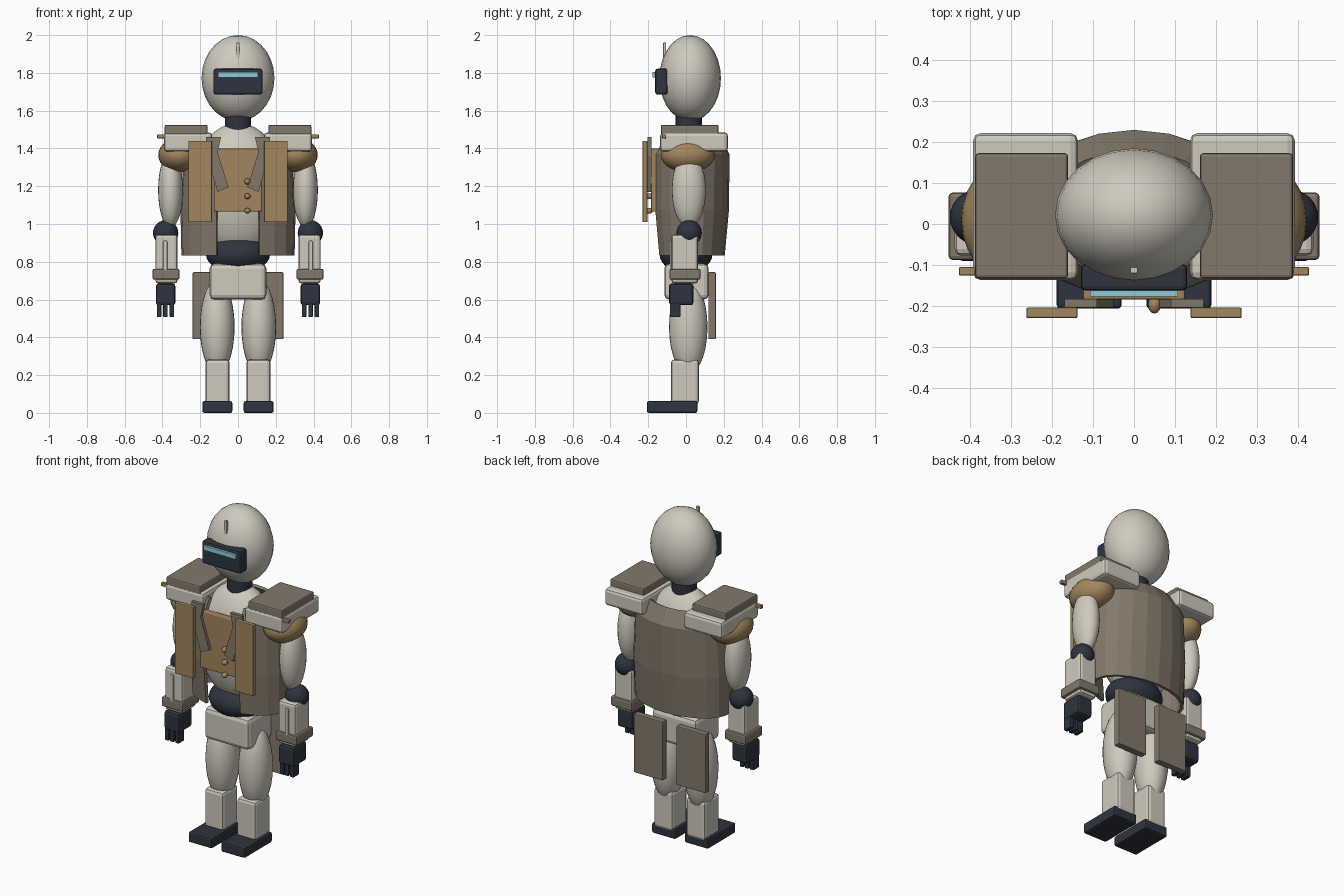
import bpy, bmesh, math

if "Cube" in bpy.data.objects:
    bpy.data.objects.remove(bpy.data.objects["Cube"])

COLORS = {
    "cream": (0.62, 0.59, 0.51, 1),
    "brown": (0.23, 0.19, 0.145, 1),
    "tan": (0.36, 0.24, 0.11, 1),
    "navy": (0.027, 0.034, 0.05, 1),
    "cyan": (0.26, 0.6, 0.68, 1),
}
MATS = {}
for n, c in COLORS.items():
    MATS[n] = bpy.data.materials.new(n)
    MATS[n].diffuse_color = c


def finish(name, bm, color, smooth=False, bevel=0):
    bmesh.ops.recalc_face_normals(bm, faces=bm.faces)
    me = bpy.data.meshes.new(name)
    bm.to_mesh(me)
    bm.free()
    me.materials.append(MATS[color])
    for p in me.polygons:
        p.use_smooth = smooth
    ob = bpy.data.objects.new(name, me)
    bpy.context.collection.objects.link(ob)
    if bevel:
        m = ob.modifiers.new("bevel", "BEVEL")
        m.width, m.segments = bevel, 2
    return ob


def fit(bm, lo, hi):
    """Scale unit geometry (-1..1) to the given bounds."""
    for v in bm.verts:
        for i in range(3):
            v.co[i] = (lo[i] + hi[i]) / 2 + v.co[i] * (hi[i] - lo[i]) / 2


def box(name, x, y, z, color, bevel=0.01):
    bm = bmesh.new()
    bmesh.ops.create_cube(bm, size=2)
    fit(bm, *zip(x, y, z))
    return finish(name, bm, color, bevel=bevel)


def ball(name, c, r, color, seg=24, rings=14):
    bm = bmesh.new()
    bmesh.ops.create_uvsphere(bm, u_segments=seg, v_segments=rings, radius=1)
    fit(bm, [a - b for a, b in zip(c, r)], [a + b for a, b in zip(c, r)])
    return finish(name, bm, color, smooth=True)


def plate(name, pts, y0, y1, color):
    """Flat outline in xz, extruded from y0 to y1."""
    bm = bmesh.new()
    f = bm.faces.new([bm.verts.new((x, y0, z)) for x, z in pts])
    ext = bmesh.ops.extrude_face_region(bm, geom=[f])
    for v in ext["geom"]:
        if isinstance(v, bmesh.types.BMVert):
            v.co.y = y1
    return finish(name, bm, color)


# Head, visor and crest antenna
ball("head", (0, 0.022, 1.772), (0.193, 0.163, 0.228), "cream")
box("visor", (-0.13, 0.13), (-0.163, -0.098), (1.685, 1.822), "navy", 0.012)
box("visor_light", (-0.107, 0.107), (-0.177, -0.155), (1.776, 1.804), "cyan", 0)
box("head_antenna", (-0.009, 0.009), (-0.121, -0.105), (1.87, 1.96), "cream", 0.003)

# Neck
bm = bmesh.new()
bmesh.ops.create_cone(bm, cap_ends=True, segments=24, radius1=1, radius2=1, depth=2)
fit(bm, (-0.07, -0.055, 1.45), (0.07, 0.085, 1.6))
neck = finish("neck", bm, "navy", smooth=True)
for p in neck.data.polygons:
    p.use_smooth = len(p.vertices) == 4

# Trunk
ball("torso", (0, 0.015, 1.18), (0.25, 0.165, 0.355), "cream", 32, 18)
ball("abdomen", (0, 0.0, 0.84), (0.17, 0.14, 0.1), "navy")
box("pelvis", (-0.15, 0.15), (-0.115, 0.12), (0.6, 0.79), "cream", 0.025)

# Coat: faceted shell open at the front
rows = [(0.833, 0.300, 0.180), (1.08, 0.305, 0.203), (1.37, 0.288, 0.205), (1.46, 0.225, 0.155)]
N = 18
bm = bmesh.new()
grid = []
for z, rx, ry in rows:
    gap = math.asin(0.115 / rx)
    row = []
    for i in range(N + 1):
        a = gap + (2 * math.pi - 2 * gap) * i / N
        row.append(bm.verts.new((rx * math.sin(a), 0.025 - ry * math.cos(a), z)))
    grid.append(row)
for r0, r1 in zip(grid, grid[1:]):
    for i in range(N):
        bm.faces.new((r0[i], r0[i + 1], r1[i + 1], r1[i]))
coat = finish("coat", bm, "brown")
sol = coat.modifiers.new("thickness", "SOLIDIFY")
sol.thickness, sol.offset = 0.018, -1

# Vest and buttons
box("vest", (-0.125, 0.125), (-0.185, -0.13), (1.065, 1.40), "tan", 0.006)
for i, z in enumerate((1.225, 1.147, 1.07)):
    ball(f"button_{i + 1}", (0.05, -0.197, z), (0.016, 0.022, 0.016), "tan", 12, 8)

for s, side in ((-1, "right"), (1, "left")):
    def sx(a, b):
        return tuple(sorted((s * a, s * b)))

    # Hanging strap, lapel and coat tail
    box(f"strap_{side}", sx(0.138, 0.263), (-0.23, -0.204), (1.01, 1.44), "tan", 0.004)
    lapel = [(0.17, 1.46), (0.09, 1.46), (0.108, 1.38), (0.05, 1.195), (0.108, 1.17), (0.165, 1.36)]
    plate(f"lapel_{side}", [(s * x, z) for x, z in lapel], -0.204, -0.183, "brown")
    box(f"coat_tail_{side}", sx(0.045, 0.24), (0.118, 0.158), (0.39, 0.745), "brown", 0.005)

    # Shoulder
    ball(f"shoulder_{side}", (s * 0.31, 0.01, 1.365), (0.112, 0.143, 0.092), "tan")
    box(f"shoulder_guard_{side}", sx(0.137, 0.393), (-0.137, 0.222), (1.383, 1.485), "cream", 0.018)
    box(f"shoulder_pad_{side}", sx(0.161, 0.388), (-0.133, 0.173), (1.47, 1.525), "brown", 0.008)
    box(f"shoulder_pin_{side}", sx(0.36, 0.428), (-0.126, -0.105), (1.453, 1.475), "tan", 0.004)

    # Arm
    ball(f"upper_arm_{side}", (s * 0.357, 0.015, 1.18), (0.066, 0.09, 0.2), "cream")
    ball(f"elbow_{side}", (s * 0.383, 0.017, 0.953), (0.067,) * 3, "navy")
    box(f"forearm_{side}", sx(0.32, 0.438), (-0.077, 0.064), (0.685, 0.945), "cream", 0.016)
    box(f"forearm_rod_{side}", sx(0.374, 0.396), (-0.086, -0.07), (0.73, 0.912), "cream", 0.005)
    box(f"cuff_{side}", sx(0.31, 0.453), (-0.088, 0.077), (0.705, 0.763), "brown", 0.01)

    # Hand and fingers
    box(f"hand_{side}", sx(0.331, 0.435), (-0.09, 0.04), (0.57, 0.685), "navy", 0.015)
    for i, x in enumerate((0.35, 0.384, 0.418)):
        box(f"finger_{side}_{i + 1}", sx(x - 0.012, x + 0.012), (-0.085, -0.03), (0.507, 0.59), "navy", 0.004)

    # Leg and foot
    ball(f"thigh_{side}", (s * 0.11, 0.012, 0.455), (0.092, 0.102, 0.25), "cream")
    box(f"shin_{side}", sx(0.045, 0.172), (-0.08, 0.068), (0.045, 0.283), "cream", 0.018)
    box(f"foot_{side}", sx(0.03, 0.189), (-0.207, 0.06), (0, 0.062), "navy", 0.01)

for m in bpy.data.materials:
    if m.users and not m.is_grease_pencil:
        m.use_nodes = True
        m.node_tree.nodes["Principled BSDF"].inputs["Base Color"].default_value = m.diffuse_color
